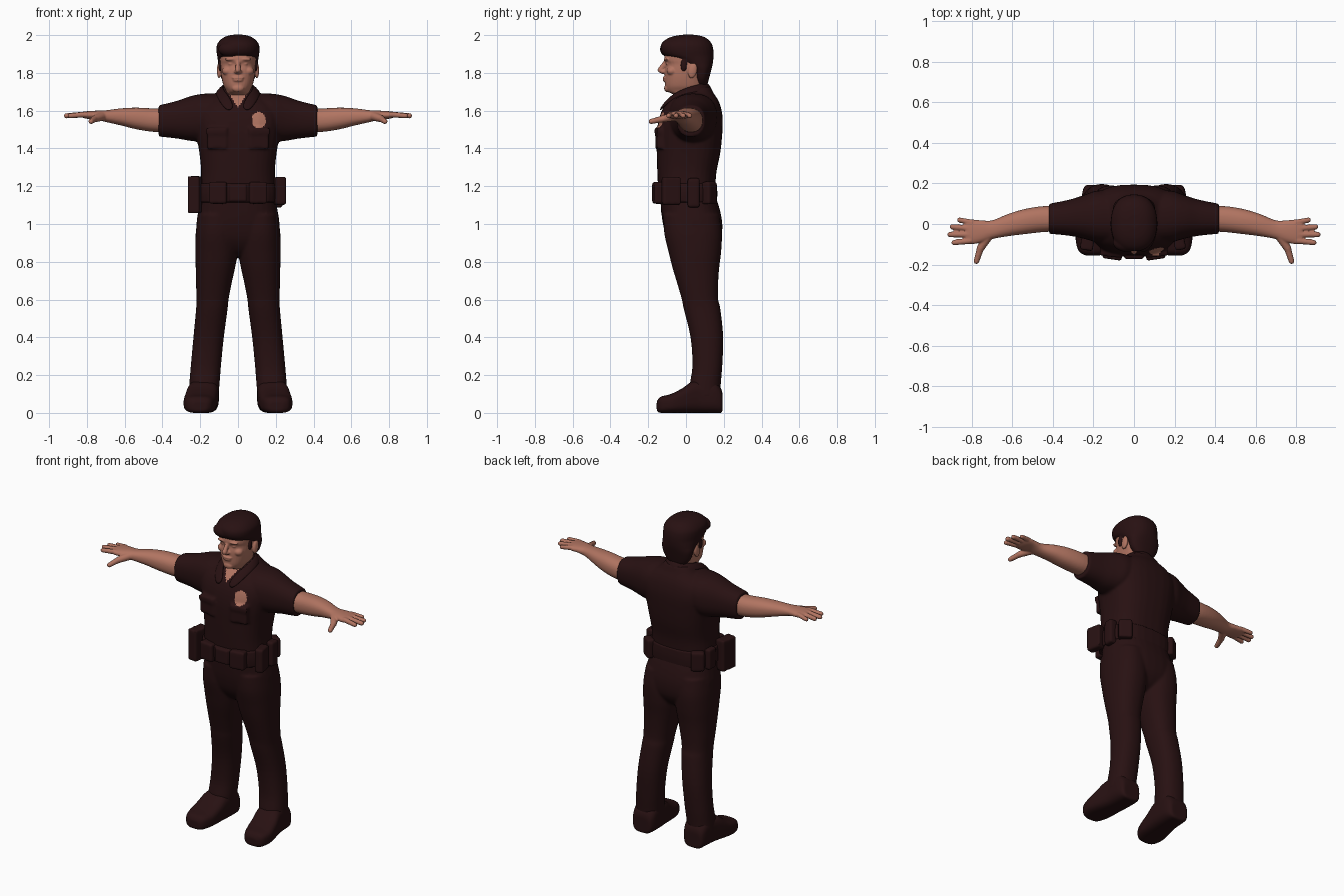
import bpy, bmesh, math
from mathutils import Vector, Matrix


def material(name, rgb):
    m = bpy.data.materials.new(name)
    m.diffuse_color = (*rgb, 1)
    return m


DARK = material("dark_maroon", (0.021, 0.0055, 0.006))
SKIN = material("skin", (0.44, 0.175, 0.12))


def loft(bm, axis, rows, s=1, e=2.3, n=32, sub=4):
    """Rows are (position on axis, a0, a1, b0, b1), splined into superellipse rings."""
    fine = []
    for i in range(len(rows) - 1):
        p = [Vector(rows[min(max(i + k, 0), len(rows) - 1)]) for k in (-1, 0, 1, 2)]
        for j in range(sub):
            t = j / sub
            fine.append(p[1] + 0.5 * t * (p[2] - p[0] + t * (2 * p[0] - 5 * p[1] + 4 * p[2] - p[3]
                        + t * (3 * (p[1] - p[2]) + p[3] - p[0]))))
    fine.append(Vector(rows[-1]))
    rings = []
    for t, a0, a1, b0, b1 in fine:
        ring = []
        for k in range(n):
            c, d = math.cos(math.tau * k / n), math.sin(math.tau * k / n)
            a = (a0 + a1) / 2 + (a1 - a0) / 2 * math.copysign(abs(c) ** (2 / e), c)
            b = (b0 + b1) / 2 + (b1 - b0) / 2 * math.copysign(abs(d) ** (2 / e), d)
            x, y, z = {'x': (t, a, b), 'y': (a, t, b), 'z': (a, b, t)}[axis]
            ring.append(bm.verts.new((s * x, y, z)))
        rings.append(ring)
    for r, q in zip(rings, rings[1:]):
        for k in range(n):
            bm.faces.new((r[k], r[(k + 1) % n], q[(k + 1) % n], q[k]))
    bm.faces.new(rings[0][::-1])
    bm.faces.new(rings[-1])


def ball(bm, c, r, rot=0.0):
    m = Matrix.Translation(c) @ Matrix.Rotation(rot, 4, 'X') @ Matrix.Diagonal((*r, 1))
    bmesh.ops.create_icosphere(bm, subdivisions=3, radius=1, matrix=m)


def box(bm, c, h, rot=0.0):
    m = Matrix.Translation(c) @ Matrix.Rotation(rot, 4, 'Z') @ Matrix.Diagonal((*h, 1))
    bmesh.ops.create_cube(bm, size=2, matrix=m)


def limb(bm, p, q, r0, r1, s=1):
    p, q = Vector((s * p[0], p[1], p[2])), Vector((s * q[0], q[1], q[2]))
    for i in range(13):
        r = r0 + (r1 - r0) * i / 12
        ball(bm, p.lerp(q, i / 12), (r, r, r))


def bake(ob):
    """Apply the modifiers and shade smooth."""
    dg = bpy.context.evaluated_depsgraph_get()
    me = bpy.data.meshes.new_from_object(ob.evaluated_get(dg))
    mats = list(ob.data.materials)
    ob.modifiers.clear()
    ob.data = me
    me.materials.clear()
    for m in mats:
        me.materials.append(m)
    for f in me.polygons:
        f.use_smooth = True
        f.material_index = 0
    return ob


def finish(name, bm, mats, voxel=0.007, smooth=4):
    bmesh.ops.recalc_face_normals(bm, faces=bm.faces)
    me = bpy.data.meshes.new(name)
    bm.to_mesh(me)
    bm.free()
    ob = bpy.data.objects.new(name, me)
    bpy.context.collection.objects.link(ob)
    for m in mats:
        me.materials.append(m)
    r = ob.modifiers.new("blend", 'REMESH')
    r.mode, r.voxel_size = 'VOXEL', voxel
    sm = ob.modifiers.new("soften", 'SMOOTH')
    sm.factor, sm.iterations = 0.5, smooth
    return bake(ob)


# Shirt: torso, sleeves and chest pockets
bm = bmesh.new()
loft(bm, 'z', [(z, -w, w, f, b) for z, w, f, b in (
    (1.13, .195, -.14, .15), (1.2, .198, -.148, .155), (1.28, .195, -.152, .162),
    (1.38, .205, -.155, .182), (1.48, .222, -.155, .192), (1.56, .232, -.142, .194),
    (1.62, .215, -.118, .184), (1.66, .17, -.085, .168), (1.69, .12, -.05, .148),
    (1.725, .085, -.01, .13))], e=2.6)
for s in (-1, 1):
    loft(bm, 'x', [(.08, -.09, .16, 1.48, 1.692), (.18, -.09, .165, 1.44, 1.69),
                   (.25, -.072, .142, 1.44, 1.677), (.32, -.058, .12, 1.452, 1.653),
                   (.42, -.048, .1, 1.463, 1.628)], s)
    box(bm, (s * .11, -.135, 1.455), (.052, .022, .055), s * .12)
    box(bm, (s * .11, -.137, 1.492), (.056, .025, .016), s * .12)
shirt = finish("shirt", bm, [DARK, SKIN], .008, 4)
# badge and open neck painted on the shirt front
for f in shirt.data.polygons:
    x, y, z = f.center
    badge = ((x - .11) / .038) ** 2 + ((z - 1.55) / .043) ** 2 < 1
    throat = z > 1.615 and abs(x) < .6 * (z - 1.615)
    if y < -.0 and (badge or throat):
        f.material_index = 1

# Collar: folded strip around the neck
inner = [(.012, -.13, 1.615), (.05, -.078, 1.685), (.085, 0, 1.722), (.075, .08, 1.745), (0, .122, 1.75)]
outer = [(.055, -.148, 1.588), (.1, -.1, 1.645), (.125, 0, 1.695), (.1, .1, 1.70), (0, .155, 1.70)]
inner += [(-x, y, z) for x, y, z in inner[-2::-1]]
outer += [(-x, y, z) for x, y, z in outer[-2::-1]]
n = len(inner)
me = bpy.data.meshes.new("collar")
me.from_pydata(inner + outer, [], [(i, i + 1, n + i + 1, n + i) for i in range(n - 1)])
me.materials.append(DARK)
collar = bpy.data.objects.new("collar", me)
bpy.context.collection.objects.link(collar)
so = collar.modifiers.new("thick", 'SOLIDIFY')
so.thickness, so.offset = .016, 0
collar.modifiers.new("round", 'SUBSURF').levels = 2
bake(collar)

# Trousers: hips and legs
bm = bmesh.new()
loft(bm, 'z', [(z, -w, w, f, b) for z, w, f, b in (
    (1.16, .195, -.138, .152), (1.08, .208, -.132, .178), (1.0, .22, -.122, .192),
    (.92, .21, -.1, .185), (.86, .15, -.06, .15), (.83, .08, -.02, .11))], e=2.5)
for s in (-1, 1):
    loft(bm, 'z', [(1.05, .0, .212, -.12, .175), (.95, .0, .224, -.115, .19), (.85, .002, .226, -.092, .186),
                   (.77, .015, .224, -.072, .176), (.68, .035, .222, -.045, .17), (.6, .05, .22, -.022, .17),
                   (.55, .055, .222, -.012, .182), (.4, .075, .236, .024, .197), (.25, .09, .25, .034, .192),
                   (.15, .098, .258, .02, .184), (.08, .105, .262, .02, .18)], s)
finish("trousers", bm, [DARK], .008, 4)

# Shoes: toes turned slightly outward, raised arch
for s, side in ((-1, "right"), (1, "left")):
    bm = bmesh.new()
    loft(bm, 'y', [(-.155, .165, .24, .01, .06), (-.135, .14, .272, .0, .085), (-.08, .118, .288, .0, .1),
                   (-.02, .11, .282, .0, .13), (.03, .105, .272, .0, .165), (.08, .102, .262, .0, .175),
                   (.15, .102, .256, .0, .17), (.185, .115, .245, .0, .13), (.193, .13, .23, .01, .1)],
         s, e=3.2)
    finish("shoe_" + side, bm, [DARK], .006, 3)

# Belt with buckle
bm = bmesh.new()
loft(bm, 'z', [(1.115, -.21, .21, -.156, .164), (1.165, -.213, .213, -.16, .166),
               (1.215, -.207, .207, -.158, .163)], e=2.6)
box(bm, (0, -.155, 1.165), (.045, .018, .045))
finish("belt", bm, [DARK], .006, 2)

# Belt pouches and holster: (x, y, z), half sizes, turn
pouches = [
    ("holster", (-.228, -.075, 1.155), (.032, .055, .098), -.15),
    ("pouch_left_hip", (.222, -.08, 1.175), (.027, .048, .075), .2),
    ("pouch_front_right", (-.105, -.145, 1.165), (.048, .03, .058), -.15),
    ("pouch_front_left", (.105, -.145, 1.165), (.048, .03, .058), .15),
    ("pouch_left_side", (.212, .04, 1.165), (.024, .032, .078), 0),
    ("pouch_right_side", (-.208, .05, 1.165), (.02, .035, .065), 0),
    ("pouch_left_back", (.17, .125, 1.165), (.04, .025, .06), -.6),
    ("pouch_right_back", (-.17, .125, 1.165), (.04, .025, .06), .6),
]
for name, c, h, rot in pouches:
    bm = bmesh.new()
    box(bm, c, h, rot)
    finish(name, bm, [DARK], .007, 12)

# Arms with hands
fingers = [((.80, .008), (.862, .020), .0125), ((.81, -.022), (.897, -.014), .0135),
           ((.81, -.052), (.908, -.052), .014), ((.81, -.083), (.888, -.092), .0135)]
for s, side in ((-1, "right"), (1, "left")):
    bm = bmesh.new()
    loft(bm, 'x', [(.36, -.036, .088, 1.485, 1.61), (.45, -.04, .088, 1.488, 1.612),
                   (.54, -.05, .074, 1.502, 1.616), (.62, -.06, .05, 1.522, 1.612),
                   (.70, -.074, .018, 1.54, 1.602), (.75, -.09, .018, 1.552, 1.6),
                   (.80, -.1, .022, 1.557, 1.597), (.83, -.094, .014, 1.565, 1.592)], s)
    for (x0, y0), (x1, y1), r in fingers:
        limb(bm, (x0, y0, 1.58), (x1, y1, 1.573), r + .002, r, s)
    limb(bm, (.72, -.06, 1.57), (.758, -.12, 1.557), .024, .019, s)
    limb(bm, (.758, -.12, 1.557), (.778, -.184, 1.543), .018, .014, s)
    finish("arm_" + side, bm, [SKIN], .005, 3)

# Head: neck, face, nose, lips, brow and ears
bm = bmesh.new()
loft(bm, 'z', [(z, -w, w, f, b) for z, w, f, b in (
    (1.58, .07, -.06, .1), (1.655, .074, -.035, .1), (1.685, .066, -.065, .098), (1.703, .062, -.1, .098),
    (1.73, .076, -.11, .1), (1.77, .086, -.112, .105), (1.81, .092, -.113, .12), (1.845, .095, -.107, .128),
    (1.868, .096, -.116, .13), (1.9, .097, -.11, .132), (1.95, .085, -.09, .115), (1.98, .05, -.05, .07))])
limb(bm, (0, -.108, 1.858), (0, -.136, 1.815), .011, .015)
ball(bm, (0, -.12, 1.806), (.022, .018, .012))
ball(bm, (0, -.112, 1.774), (.032, .011, .007))
ball(bm, (0, -.11, 1.761), (.027, .012, .008))
ball(bm, (0, -.1, 1.718), (.032, .016, .02))
for s in (-1, 1):
    ball(bm, (s * .038, -.103, 1.872), (.032, .015, .009))
    ball(bm, (s * .036, -.094, 1.848), (.016, .012, .009))
    ball(bm, (s * .055, -.075, 1.81), (.03, .028, .024))
    ball(bm, (s * .1, .035, 1.812), (.012, .024, .042), -.2)
finish("head", bm, [SKIN], .0045, 3)

# Hair: cap with fringe and side parting
bm = bmesh.new()
loft(bm, 'z', [(z, -w, w, f, b) for z, w, f, b in (
    (1.735, .06, .06, .112), (1.77, .088, .045, .122), (1.82, .102, .03, .135), (1.85, .105, -.02, .142),
    (1.875, .108, -.07, .145), (1.893, .111, -.115, .146), (1.92, .114, -.133, .145), (1.95, .111, -.132, .138),
    (1.975, .093, -.11, .12), (1.993, .065, -.07, .09), (2.002, .03, -.02, .045))])
ball(bm, (-.035, -.09, 1.925), (.07, .048, .042))
for s in (-1, 1):
    ball(bm, (s * .093, -.012, 1.84), (.011, .018, .035))
finish("hair", bm, [DARK], .006, 3)
